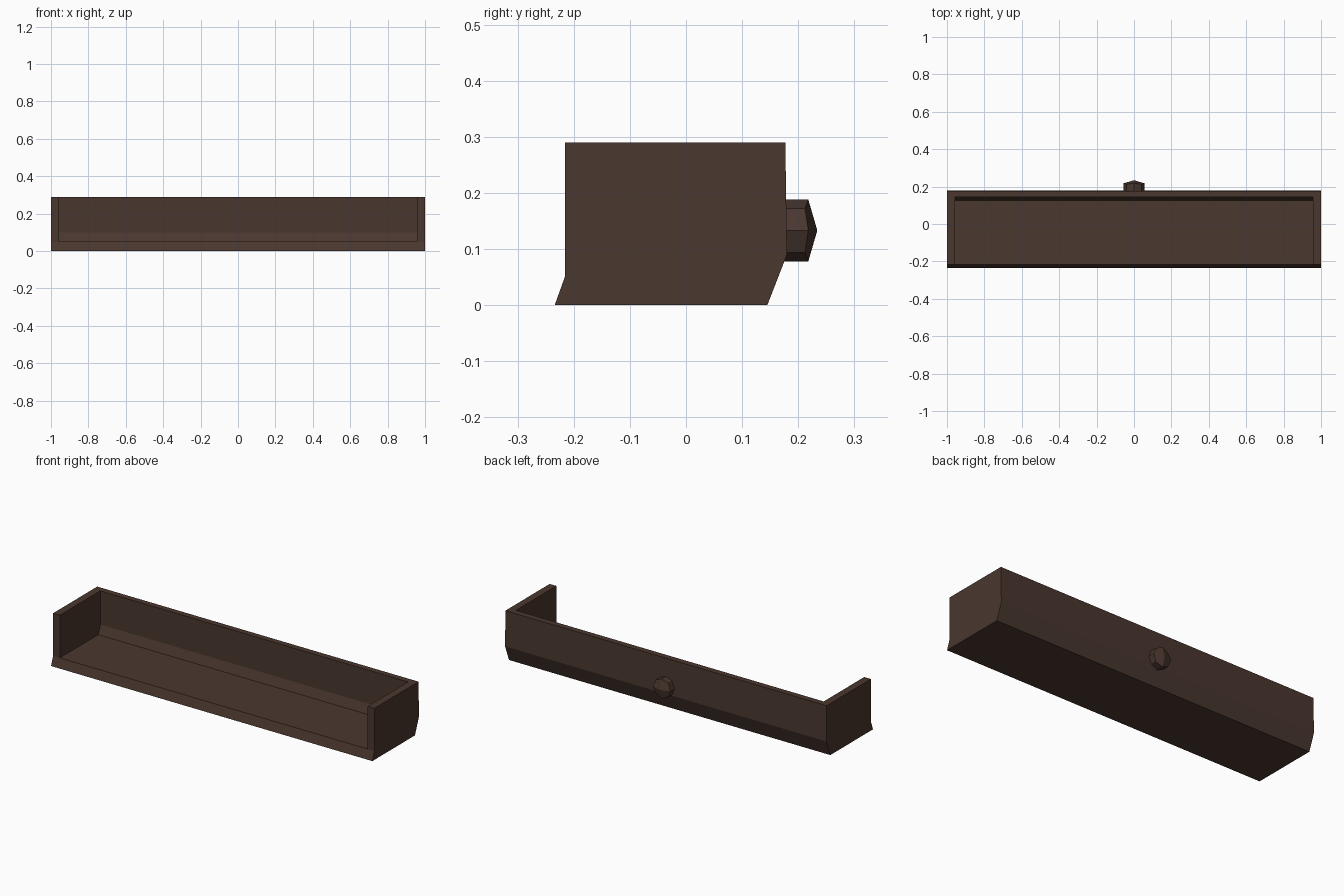
import bpy, bmesh, math

if "Cube" in bpy.data.objects:
    bpy.data.objects.remove(bpy.data.objects["Cube"])

brown = bpy.data.materials.new("dark_brown_wood")
brown.diffuse_color = (0.068, 0.038, 0.028, 1)
brown.use_nodes = True
brown.node_tree.nodes["Principled BSDF"].inputs["Base Color"].default_value = brown.diffuse_color


def finish(bm, name):
    bmesh.ops.recalc_face_normals(bm, faces=bm.faces)
    me = bpy.data.meshes.new(name)
    bm.to_mesh(me)
    bm.free()
    me.materials.append(brown)
    ob = bpy.data.objects.new(name, me)
    bpy.context.collection.objects.link(ob)
    return ob


def extrude_x(name, profile, half):
    """Extrude a (y, z) profile symmetrically along x."""
    bm = bmesh.new()
    face = bm.faces.new([bm.verts.new((-half, y, z)) for y, z in profile])
    ext = bmesh.ops.extrude_face_region(bm, geom=[face])["geom"]
    bmesh.ops.translate(bm, vec=(2 * half, 0, 0),
                        verts=[v for v in ext if isinstance(v, bmesh.types.BMVert)])
    return finish(bm, name)


# tray body: solid block with a slanted back and front lip
tray = extrude_x("tray", [(-0.234, 0), (0.145, 0), (0.18, 0.09), (0.177, 0.29),
                          (-0.216, 0.29), (-0.216, 0.05)], 1.0)

# hollow, open at the front and top
cutter = extrude_x("hollow_cutter", [(-0.3, 0.05), (0.126, 0.05), (0.146, 0.1),
                                     (0.143, 0.35), (-0.3, 0.35)], 0.958)
mod = tray.modifiers.new("hollow", "BOOLEAN")
mod.operation = "DIFFERENCE"
mod.solver = "EXACT"
mod.object = cutter
bpy.context.view_layer.objects.active = tray
bpy.ops.object.modifier_apply(modifier="hollow")
bpy.data.objects.remove(cutter)

# faceted eight-sided knob with a pointed end
bm = bmesh.new()
base, rim = [], []
for i in range(8):
    a = i * math.pi / 4
    x, z = 0.055 * math.sin(a), 0.133 + 0.055 * math.cos(a)
    base.append(bm.verts.new((x, 0.165, z)))
    rim.append(bm.verts.new((x, 0.212 if i % 2 else 0.218, z)))
tip = bm.verts.new((0, 0.234, 0.133))
bm.faces.new(base)
for i in range(8):
    j = (i + 1) % 8
    bm.faces.new((base[i], base[j], rim[j], rim[i]))
    bm.faces.new((rim[i], rim[j], tip))
finish(bm, "knob")
